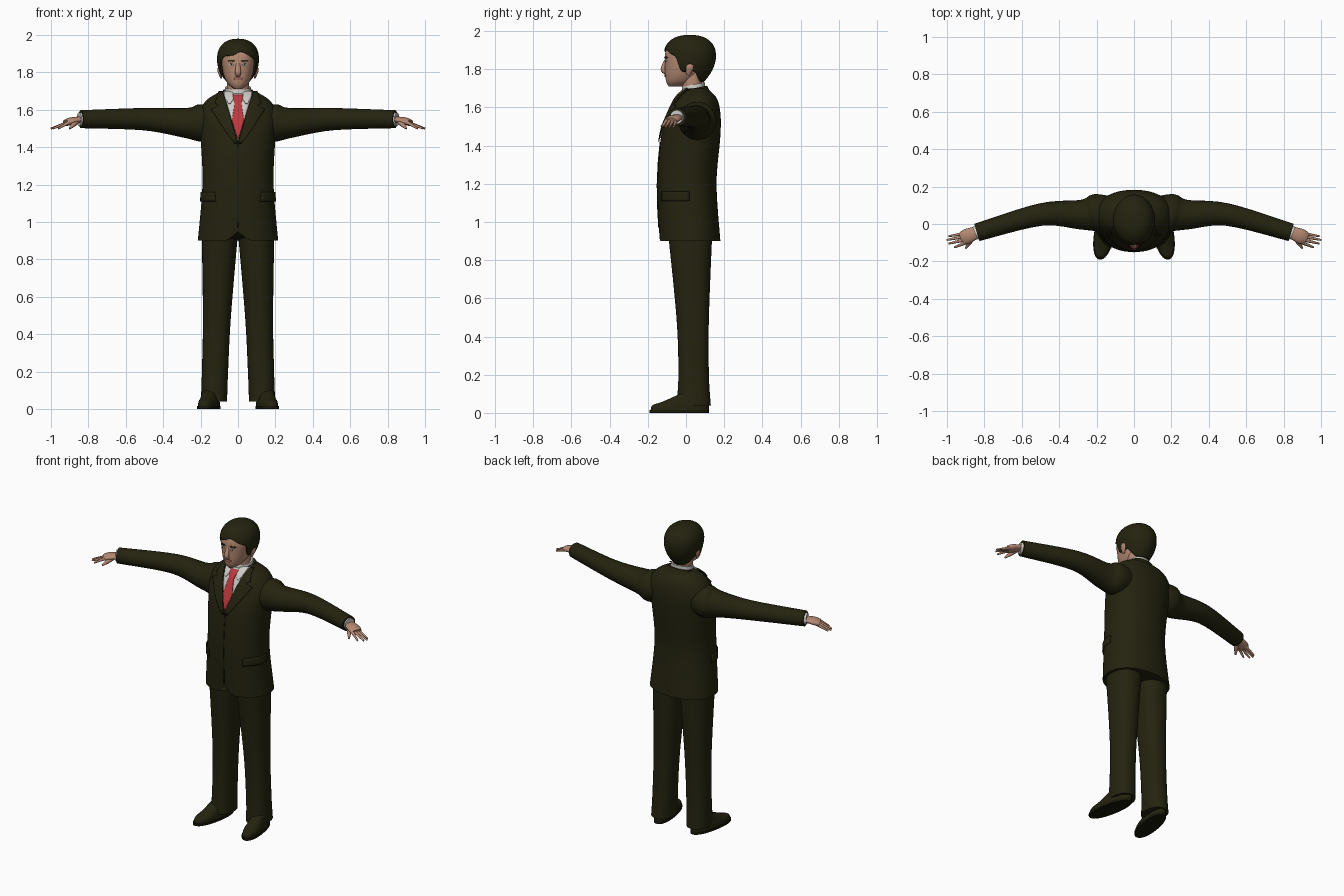
import bpy, bmesh
from math import sin, cos, tau, radians, copysign
from mathutils import Vector
from mathutils.bvhtree import BVHTree

cube = bpy.data.objects.get("Cube")
if cube:
    bpy.data.objects.remove(cube, do_unlink=True)


def material(name, *rgb):
    mat = bpy.data.materials.new(name)
    mat.use_nodes = True
    mat.diffuse_color = (*rgb, 1)
    shader = mat.node_tree.nodes["Principled BSDF"]
    shader.inputs["Base Color"].default_value = (*rgb, 1)
    shader.inputs["Roughness"].default_value = .8
    return mat


OLIVE = material("dark olive", .018, .017, .005)
SEAM = material("seam shadow", .009, .009, .003)
SKIN = material("skin", .46, .25, .17)
LIPS = material("lips", .36, .15, .11)
WHITE = material("shirt white", .62, .6, .57)
RED = material("tie red", .5, .04, .05)
BROWN = material("dark brown", .03, .02, .01)


def smooth_rows(rows, steps=6):
    """Resample rows of numbers along a smooth curve."""
    result = []
    last = len(rows) - 1
    for i in range(last):
        before, start, end, after = rows[max(i - 1, 0)], rows[i], rows[i + 1], rows[min(i + 2, last)]
        for step in range(steps):
            t = step / steps
            ease = t * t * (3 - 2 * t)
            leave, arrive = t * (1 - t) ** 2 / 2, t * t * (t - 1) / 2
            result.append([b + (c - b) * ease + (c - a) * leave + (d - b) * arrive
                           for a, b, c, d in zip(before, start, end, after)])
    return result + [rows[-1]]


def bridge(name, rings, mat, mirror=False, closed=True, bottom=True, thick=0, offset=0):
    """Join rows of points into one smooth object and return its surface."""
    bm = bmesh.new()
    verts = [[bm.verts.new(point) for point in ring] for ring in rings]
    count = len(verts[0])
    for low, high in zip(verts, verts[1:]):
        for i in range(count if closed else count - 1):
            j = (i + 1) % count
            bm.faces.new((low[i], low[j], high[j], high[i]))
    if closed:
        bm.faces.new(verts[-1])
        if bottom:
            bm.faces.new(verts[0])
    bmesh.ops.recalc_face_normals(bm, faces=bm.faces)
    surface = BVHTree.FromBMesh(bm)
    mesh = bpy.data.meshes.new(name)
    bm.to_mesh(mesh)
    bm.free()
    mesh.materials.append(mat)
    mesh.shade_smooth()
    mesh.set_sharp_from_angle(angle=radians(50))
    part = bpy.data.objects.new(name, mesh)
    bpy.context.collection.objects.link(part)
    if thick:
        solid = part.modifiers.new("thickness", "SOLIDIFY")
        solid.thickness, solid.offset = thick, offset
    if mirror:
        part.modifiers.new("mirror", "MIRROR").use_mirror_merge = False
    return surface


def loft(name, rows, mat, warp=lambda p: p, mirror=False, sides=48):
    """Stack level, slightly squared rings: (z, half width, front y, back y)."""
    def squared(value):
        return copysign(abs(value) ** .9, value)

    rings = []
    for z, width, front, back in smooth_rows(rows):
        angles = [tau * i / sides for i in range(sides)]
        rings.append([warp(Vector((width * squared(cos(a)),
                                   (front + back + (back - front) * squared(sin(a))) / 2, z)))
                      for a in angles])
    return bridge(name, rings, mat, mirror)


def limb(name, rows, mat, flat=1, mirror=True, sides=24):
    """Oval rings across a path: (x, y, z, radius)."""
    rows = smooth_rows(rows)
    path = [Vector(row[:3]) for row in rows]
    rings = []
    for i, centre in enumerate(path):
        along = (path[min(i + 1, len(path) - 1)] - path[max(i - 1, 0)]).normalized()
        steep = abs(along.z) > .8
        side = along.cross(Vector((0, steep, not steep))).normalized()
        up = side.cross(along) * flat
        rings.append([centre + (side * cos(a) + up * sin(a)) * rows[i][-1]
                      for a in (tau * k / sides for k in range(sides))])
    bridge(name, rings, mat, mirror)


def plate(name, surface, rows, mat, lift, mirror=False, radial=False, columns=8):
    """Thin sheet laid on a surface: (z, start, end), in x or in degrees from the front."""
    grid = []
    for upper, lower in zip(rows, rows[1:]):
        for step in range(5):
            z, start, end = (a + (b - a) * step / 4 for a, b in zip(upper, lower))
            line = []
            for i in range(columns + 1):
                across = start + (end - start) * i / columns
                if radial:
                    inward = Vector((-sin(radians(across)), cos(radians(across)), 0))
                    origin = Vector((0, 0, z)) - inward
                else:
                    inward, origin = Vector((0, 1, 0)), Vector((across, -1, z))
                hit, normal, _, _ = surface.ray_cast(origin, inward)
                if hit is None:
                    hit, normal, _, _ = surface.find_nearest(Vector((across, 0, z)))
                line.append(hit + normal * lift)
            if step or not grid:
                grid.append(line)
    bridge(name, grid, mat, mirror, closed=False, thick=.005)


def centred(*rows):
    return [(z, -half, half) for z, half in rows]


def face_mark(name, x, z, half, height, mat, lift=.002):
    """Small lens-shaped plate on the face, mirrored when off centre."""
    rows = [(z + k * height, x - half * (1 - abs(k) / 2), x + half * (1 - abs(k) / 2)) for k in (1, 0, -1)]
    plate(name, head, rows, mat, lift, mirror=x > 0)


# Bends applied to lofted parts
def cut_front_hem(p):
    if p.z < 1 and p.y < 0:
        p.z += (1 - p.z) / 2 * max(0, 1 - abs(p.x) / .06)
    return p


def spread_leg(p):
    p.x += .13 - .035 * p.z
    return p


def turn_out(p):
    p.x += .15 - .16 * p.y
    return p


def raise_back(p):
    p.z += (p.y - .04) / 5
    return p


# Jacket body
jacket = loft("jacket", [
    (.9, .215, -.14, .18), (1.2, .19, -.15, .16), (1.45, .2, -.13, .18),
    (1.57, .21, -.09, .18), (1.65, .17, -.05, .16), (1.7, .09, 0, .11)], OLIVE, cut_front_hem, sides=64)

# Sleeves and shirt cuffs
limb("sleeves", [
    (.12, .07, 1.54, .08), (.2, .06, 1.53, .1), (.28, .05, 1.53, .08),
    (.5, .05, 1.55, .06), (.84, -.045, 1.55, .048)], OLIVE)
limb("shirt_cuffs", [(.8, -.03, 1.55, .04), (.85, -.05, 1.55, .036)], WHITE)

# Hands with fanned fingers
limb("palms", [(.83, -.04, 1.55, .03), (.89, -.065, 1.54, .04), (.92, -.08, 1.53, .034)], SKIN, flat=.5)
for i, finger in enumerate(("index", "middle", "ring", "little")):
    reach = 1 - (i - 2) ** 2 / 100
    limb(finger + "_fingers", [(.9, -.1 + i / 60, 1.535, .01), (reach, -.125 + i / 50, 1.5, .005)],
         SKIN, sides=12)
limb("thumbs", [(.86, -.07, 1.54, .014), (.88, -.1, 1.52, .012), (.9, -.13, 1.5, .005)], SKIN, sides=12)

# Trousers and shoes
loft("trouser_legs", [(.04, .07, -.05, .13), (.2, .07, -.04, .12), (.5, .075, -.05, .12),
                      (1, .1, -.1, .14)], OLIVE, spread_leg, mirror=True)
loft("shoe_soles", [(z, .056, -.19, .12) for z in (0, .016)], SEAM, turn_out, mirror=True)
loft("shoes", [(.015, .053, -.185, .12), (.04, .05, -.175, .12), (.06, .045, -.12, .11),
               (.1, .04, -.03, .1)], OLIVE, turn_out, mirror=True)

# Shirt front, tie, lapels and pockets
plate("shirt_front", jacket, centred((1.697, .08), (1.6, .05), (1.44, .002)), WHITE, .002)
plate("tie", jacket, centred((1.675, .028), (1.63, .018), (1.54, .032), (1.445, .003)), RED, .007)
plate("shirt_collar_points", jacket, [(1.695, .03, .075), (1.66, .02, .066), (1.63, .04, .05)],
      WHITE, .006, mirror=True)
plate("lapels", jacket, [(1.69, .08, .1), (1.63, .06, .12), (1.62, .06, .1), (1.6, .05, .14),
                         (1.52, .03, .09), (1.42, 0, .02)], OLIVE, .009, mirror=True)
plate("front_seam", jacket, centred((1.42, .003), (.97, .003)), SEAM, .001)
plate("pocket_flaps", jacket, [(1.16, 45, 95), (1.11, 43, 95)], OLIVE, .006, mirror=True, radial=True)

# Collars and neck
loft("shirt_collar", [(1.66, .074, -.025, .1), (1.72, .068, -.02, .1)], WHITE, raise_back)
loft("jacket_collar", [(1.66, .1, 0, .13), (1.7, .08, .01, .11)], OLIVE, raise_back)
loft("neck", [(z, .06, -.02, .085) for z in (1.66, 1.8)], SKIN)

# Head and face
head = loft("head", [(1.71, .02, -.09, -.02), (1.74, .055, -.105, .04), (1.8, .08, -.11, .09),
                     (1.9, .09, -.105, .1), (1.96, .05, -.05, .06)], SKIN)
limb("nose", [(0, -.1, 1.86, .008), (0, -.12, 1.8, .016), (0, -.1, 1.78, .01)], SKIN, flat=.8, mirror=False)
limb("ears", [(.09, .01, 1.77, .005), (.1, .02, 1.81, .01), (.1, .02, 1.83, .006)], SKIN, flat=2)
face_mark("eyes", .035, 1.843, .013, .006, WHITE, .001)
face_mark("irises", .035, 1.843, .004, .005, BROWN)
face_mark("eyebrows", .035, 1.862, .02, .005, BROWN)
face_mark("lips", 0, 1.768, .027, .009, LIPS)

# Hair: a domed shell from a hemline around the head up to the crown
hemline = smooth_rows([(0, 1.91), (55, 1.87), (68, 1.79), (100, 1.79), (130, 1.74), (180, 1.73)])
middle, crown = 1.87, 1.98
hair = []
for level in range(25):
    ring = []
    for degrees in range(-180, 180, 5):
        a = radians(degrees)
        for (d, low), (e, high) in zip(hemline, hemline[1:]):
            if abs(degrees) <= e:
                hem = low + (high - low) * (abs(degrees) - d) / (e - d)
                break
        hem += sin(a * 5) * max(0, 1 - abs(degrees) / 60) / 80
        z = hem + (crown - hem) * sin(level / 24.5 * tau / 4)
        if z > middle:
            scale = (1 - ((z - middle) / (crown - middle)) ** 2.3) ** .43
        else:
            scale = 1 - ((middle - z) * 5) ** 2
        ring.append((.112 * scale * sin(a), .02 - .137 * scale * cos(a), z))
    hair.append(ring)
bridge("hair", hair, OLIVE, bottom=False, thick=.018, offset=-1)
